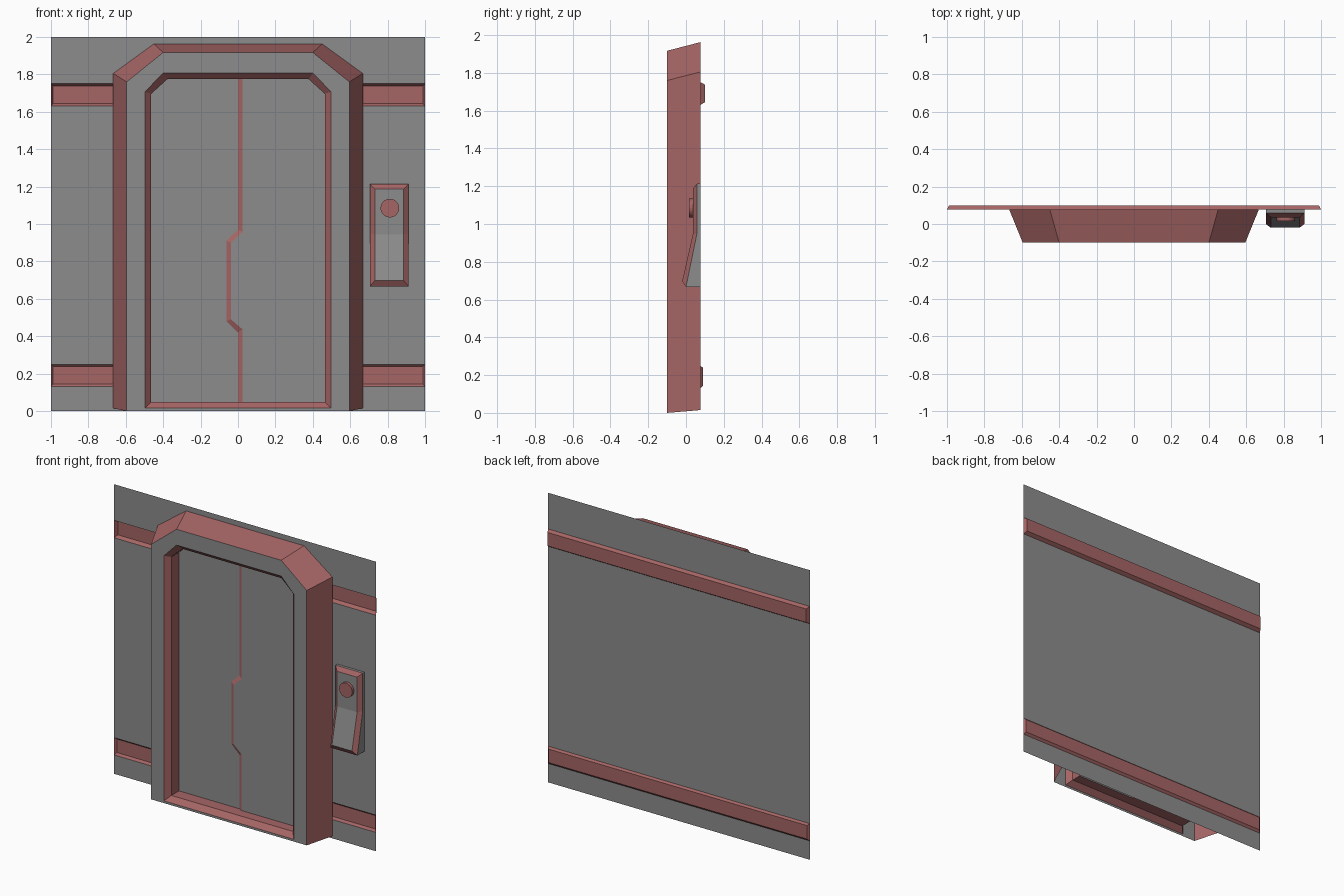
import bpy, bmesh
from math import cos, sin, pi

if "Cube" in bpy.data.objects:
    bpy.data.objects.remove(bpy.data.objects["Cube"])


def material(name, colour):
    m = bpy.data.materials.new(name)
    m.diffuse_color = (*colour, 1)
    m.use_nodes = True
    m.node_tree.nodes["Principled BSDF"].inputs["Base Color"].default_value = m.diffuse_color
    return m


grey = material("dark_grey_panel", (0.265, 0.265, 0.265))
red = material("red_trim", (0.38, 0.13, 0.13))
GREY, RED = 0, 1
BACK = 0.077


class Part:
    """Collects flat faces; loops run counter-clockwise as seen from the front."""

    def __init__(self, name):
        self.name, self.bm = name, bmesh.new()

    def face(self, pts, mat=GREY):
        f = self.bm.faces.new([self.bm.verts.new(p) for p in pts])
        f.material_index = mat

    def bridge(self, a, b, mat=GREY, skip=()):
        n = len(a)
        for i in range(n):
            if i not in skip:
                j = (i + 1) % n
                self.face([a[i], a[j], b[j], b[i]], mat)

    def finish(self):
        bmesh.ops.remove_doubles(self.bm, verts=self.bm.verts, dist=1e-5)
        me = bpy.data.meshes.new(self.name)
        me.materials.append(grey)
        me.materials.append(red)
        self.bm.to_mesh(me)
        self.bm.free()
        ob = bpy.data.objects.new(self.name, me)
        bpy.context.collection.objects.link(ob)


def rect(x0, x1, z0, z1, y):
    return [(x0, y, z0), (x1, y, z0), (x1, y, z1), (x0, y, z1)]


# Thin wall sheet with two channels pressed backwards
wall = Part("wall")
for z0, z1 in ((0, 0.13), (0.25, 1.63), (1.75, 2)):
    wall.face(rect(-1, 1, z0, z1, BACK))
for z0, depth in ((0.13, 0.09), (1.63, 0.1)):
    rim = rect(-1, 1, z0, z0 + 0.12, BACK)
    floor = rect(-0.988, 0.988, z0 + 0.015, z0 + 0.108, depth)
    wall.bridge(rim, floor, RED)
    wall.face(floor, RED)
wall.finish()

# Door frame: hollow, open underneath; loops carry two extra points for the seam
SEAM_L, SEAM_R = 0.0, 0.024


def arch(w, z0, shoulder, w_top, z1, y_left, y_right):
    return [(-w, y_left, z0), (SEAM_L, y_left, z0), (SEAM_R, y_right, z0),
            (w, y_right, z0), (w, y_right, shoulder), (w_top, y_right, z1),
            (SEAM_R, y_right, z1), (SEAM_L, y_left, z1),
            (-w_top, y_left, z1), (-w, y_left, shoulder)]


LEFT_Y, RIGHT_Y, LIP_Y = 0.018, 0.004, -0.065
outer = arch(0.667, 0.015, 1.805, 0.45, 1.963, BACK, BACK)
front = arch(0.595, 0, 1.76, 0.4, 1.917, -0.1, -0.1)
opening = arch(0.497, 0.015, 1.707, 0.4, 1.808, -0.1, -0.1)
lip = arch(0.464, 0.048, 1.696, 0.378, 1.774, LIP_Y, LIP_Y)
inner = arch(0.464, 0.048, 1.696, 0.378, 1.774, LEFT_Y, RIGHT_Y)
frame = Part("door_frame")
frame.bridge(outer, front, RED, skip=(0, 1, 2))
frame.bridge(front, opening)
frame.bridge(opening, lip, RED)
frame.bridge(lip, inner, RED)
frame.finish()

# Two door leaves; the right one sits forward with a tab over the left
left_seam = [inner[1]] + [(x, LEFT_Y, z) for x, z in
             ((SEAM_L, 0.42), (-0.062, 0.48), (-0.062, 0.91), (SEAM_L, 0.97))] + [inner[7]]
right_seam = [inner[2]] + [(x, RIGHT_Y, z) for x, z in
              ((SEAM_R, 0.437), (-0.037, 0.49), (-0.037, 0.9), (SEAM_R, 0.957))] + [inner[6]]
leaf = Part("left_door_leaf")
leaf.face([inner[0]] + left_seam + [inner[8], inner[9]])
leaf.finish()
leaf = Part("right_door_leaf")
leaf.face(inner[3:6] + right_seam[::-1])
for i in range(5):
    leaf.face([left_seam[i], right_seam[i], right_seam[i + 1], left_seam[i + 1]], RED)
leaf.finish()


# Wall control box: sloped lower half, bevelled red rim
def box_loop(x0, x1, profile):
    (yb, zb), (ym, zm), (yt, zt) = profile
    return [(x0, yb, zb), (x1, yb, zb), (x1, ym, zm),
            (x1, yt, zt), (x0, yt, zt), (x0, ym, zm)]


base = box_loop(0.705, 0.912, ((BACK, 0.667), (BACK, 0.95), (BACK, 1.214)))
side = box_loop(0.705, 0.912, ((0.0, 0.667), (0.058, 0.95), (0.058, 1.214)))
top = box_loop(0.732, 0.885, ((-0.02, 0.698), (0.036, 0.945), (0.036, 1.187)))
box = Part("control_box")
box.bridge(base, side)
box.bridge(side, top, RED)
box.face([top[0], top[1], top[2], top[5]])
box.face([top[5], top[2], top[3], top[4]])
box.finish()


# Round button
def ring(r, y, n=24):
    return [(0.812 + r * cos(2 * pi * i / n), y, 1.085 + r * sin(2 * pi * i / n))
            for i in range(n)]


button = Part("button")
button.bridge(ring(0.05, 0.036), ring(0.05, 0.016), RED)
button.face(ring(0.05, 0.016), RED)
button.finish()
